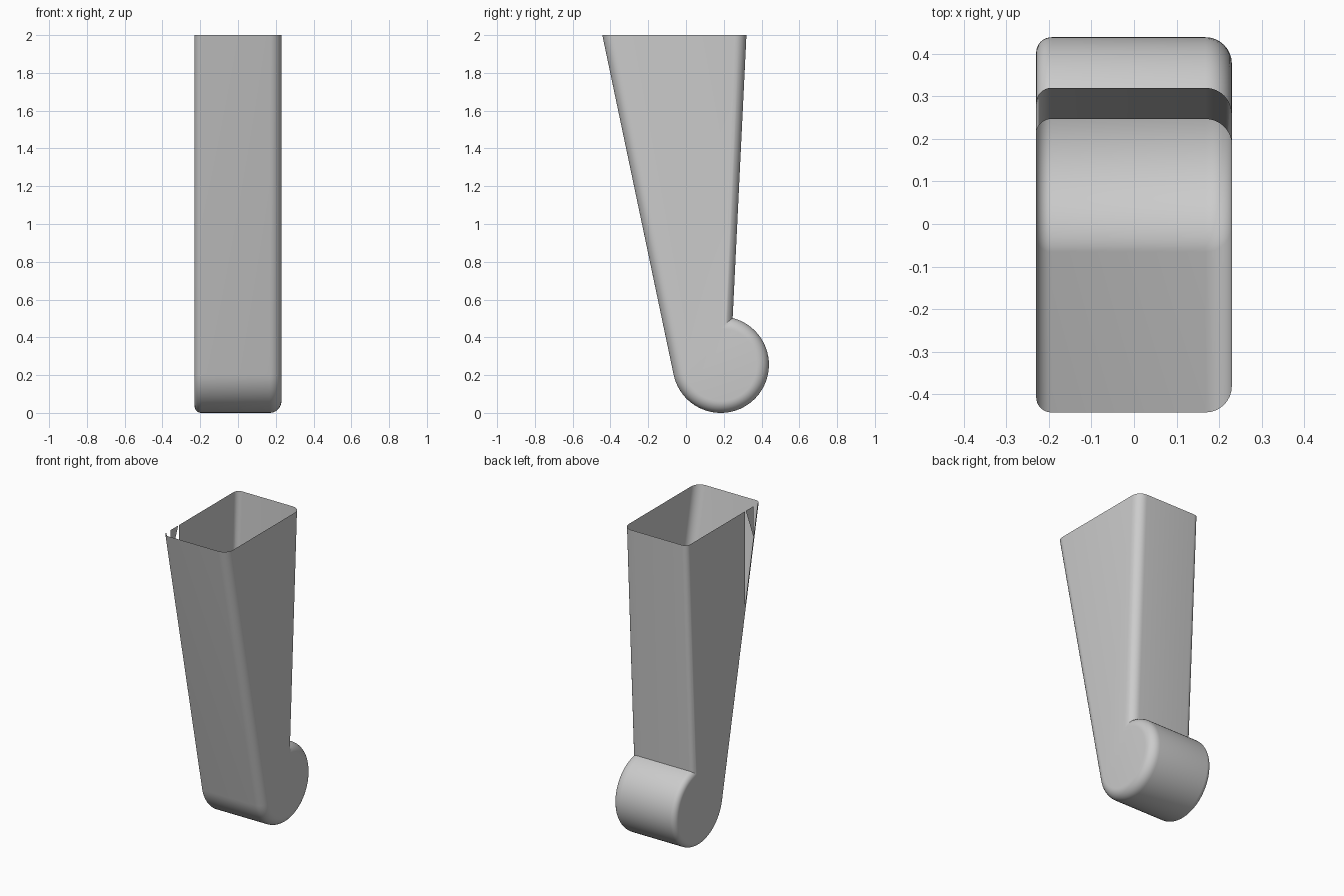
import bpy, bmesh
from math import sin, cos, acos, pi, radians, atan2

cube = bpy.data.objects.get("Cube")
if cube:
    bpy.data.objects.remove(cube, do_unlink=True)

grey = bpy.data.materials.new("plain grey")
grey.use_nodes = True
grey.diffuse_color = (0.6, 0.6, 0.6, 1)
grey.node_tree.nodes["Principled BSDF"].inputs["Base Color"].default_value = (0.6, 0.6, 0.6, 1)

HALF, TOP = 0.23, 2.0           # half width and height
CY, CZ, R = 0.184, 0.255, 0.255  # round foot
FRONT_TOP, BACK_TOP, BACK_LOW = -0.443, 0.32, 0.247
LEAN = 0.21                     # slope of the front wall
ARC, ROUND = 48, 8


def outline(d):
    """Side profile (y, z) drawn inwards by d, from front rim round the foot to back rim."""
    start = pi + atan2(LEAN, 1)
    end = 2 * pi + acos((BACK_LOW - d - CY) / (R - d))
    pts = [(FRONT_TOP + d, TOP)]
    for i in range(ARC + 1):
        a = start + (end - start) * i / ARC
        pts.append((CY + (R - d) * cos(a), CZ + (R - d) * sin(a)))
    pts.append((BACK_TOP - d, TOP))
    return pts


def rounding(r, side):
    """Stations (x, inset) of a rounded edge, from the side panel inwards."""
    angles = [pi / 2 * i / ROUND for i in range(ROUND + 1)]
    return [(side * (HALF - r * (1 - cos(t))), r * (1 - sin(t))) for t in angles]


def finish(bm, name):
    mesh = bpy.data.meshes.new(name)
    bm.to_mesh(mesh)
    bm.free()
    mesh.materials.append(grey)
    obj = bpy.data.objects.new(name, mesh)
    bpy.context.collection.objects.link(obj)
    bpy.ops.object.select_all(action="DESELECT")
    obj.select_set(True)
    bpy.context.view_layer.objects.active = obj
    bpy.ops.object.shade_smooth_by_angle(angle=radians(35))
    return obj


# Open shell: wrapped wall with rounded side edges
R_RIGHT, R_LEFT = 0.036, 0.062
stations = rounding(R_RIGHT, -1) + rounding(R_LEFT, 1)[::-1]
bm = bmesh.new()
rows = [[bm.verts.new((x, y, z)) for y, z in outline(d)] for x, d in stations]
for a, b in zip(rows, rows[1:]):
    for i in range(len(a) - 1):
        bm.faces.new((a[i], a[i + 1], b[i + 1], b[i]))

# Left panel is whole; right panel is torn away along the front edge
bm.faces.new(rows[-1])
edge = rows[0]
tear_rear, tear_front = -0.28, -0.365


def front_height(y):
    (y0, z0), (y1, z1) = outline(R_RIGHT)[:2]
    return z0 + (y - y0) * (z1 - z0) / (y1 - y0)


tear = [bm.verts.new((-HALF, tear_rear, z)) for z in (TOP, front_height(tear_rear))]
bm.faces.new((tear + edge[1:])[::-1])
finish(bm, "leg_shell")

# Loose shard left standing in the tear
bm = bmesh.new()
shard = [(tear_rear - 0.006, TOP), (tear_front, TOP), (tear_front, front_height(tear_front))]
bm.faces.new([bm.verts.new((-HALF, y, z)) for y, z in shard])
finish(bm, "torn_shard")
